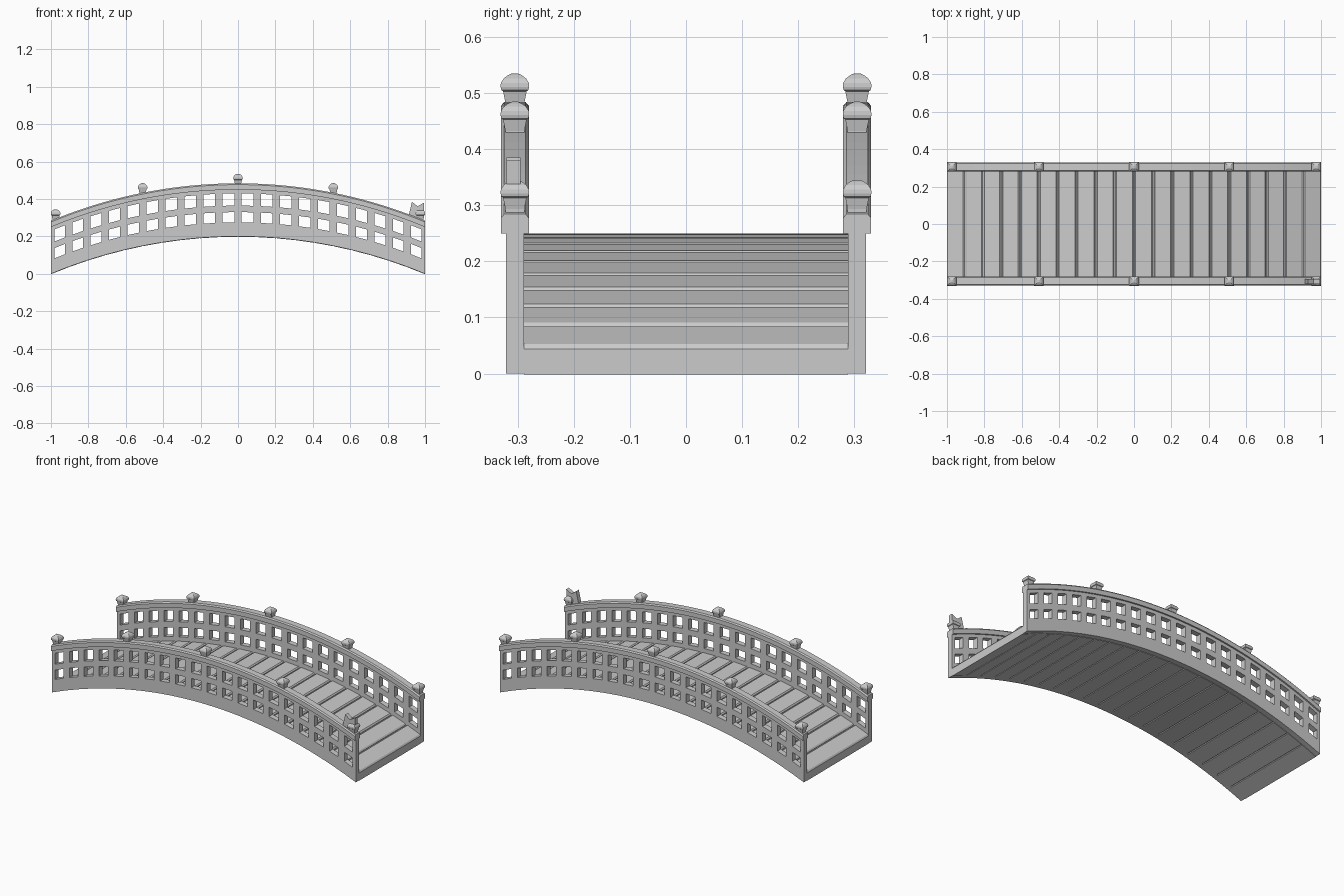
import bpy, bmesh, math

if "Cube" in bpy.data.objects:
    bpy.data.objects.remove(bpy.data.objects["Cube"])

R, CZ = 2.6, -2.4                    # arch circle radius and centre height
STEP = math.asin(1 / R) / 10         # angle of one bay (20 bays in all)


def px(k):
    return R * math.sin(STEP * k)


def arc(x):
    return math.sqrt(R * R - x * x) + CZ


def make(name, bm):
    bmesh.ops.recalc_face_normals(bm, faces=bm.faces)
    me = bpy.data.meshes.new(name)
    bm.to_mesh(me)
    bm.free()
    ob = bpy.data.objects.new(name, me)
    bpy.context.collection.objects.link(ob)
    return ob


def loft(bm, rings):
    vs = [[bm.verts.new(p) for p in r] for r in rings]
    n = len(vs[0])
    for a, b in zip(vs, vs[1:]):
        for i in range(n):
            bm.faces.new((a[i], a[(i + 1) % n], b[(i + 1) % n], b[i]))
    bm.faces.new(vs[0])
    bm.faces.new(vs[-1])


def sweep(bm, profile, xs):
    # profile points are (y, height above the arch)
    loft(bm, [[(x, y, arc(x) + h) for y, h in profile] for x in xs])


# lattice side walls: grid with the window cells left out, then thickened
HALF = 0.02
xs = [-1.0]
for k in range(-10, 11):
    if k > -10:
        xs.append(px(k) - HALF)
    if k < 10:
        xs.append(px(k) + HALF)
xs.append(1.0)
rows = [0, 0.075, 0.13, 0.165, 0.23, 0.256]
for side, name in ((-1, "front_lattice_wall"), (1, "back_lattice_wall")):
    bm = bmesh.new()
    g = [[bm.verts.new((x, side * 0.305, arc(x) + h)) for h in rows] for x in xs]
    for i in range(len(xs) - 1):
        for j in range(len(rows) - 1):
            if i % 2 == 1 and j in (1, 3):
                continue
            bm.faces.new((g[i][j], g[i + 1][j], g[i + 1][j + 1], g[i][j + 1]))
    ob = make(name, bm)
    m = ob.modifiers.new("thickness", "SOLIDIFY")
    m.thickness = 0.032
    m.offset = 0

# handrails
fine = [px(k / 2) for k in range(-20, 21)]
for side, name in ((-1, "front_handrail"), (1, "back_handrail")):
    bm = bmesh.new()
    prof = [(-.025, .25), (.025, .25), (.025, .277), (.019, .284), (-.019, .284), (-.025, .277)]
    sweep(bm, [(side * 0.305 + y, h) for y, h in prof], fine)
    make(name, bm)

# solid deck core seen at the bottom of the plank gaps
bm = bmesh.new()
sweep(bm, [(-.289, .004), (.289, .004), (.289, .04), (-.289, .04)],
      [px(k) * 0.997 for k in range(-10, 11)])
make("deck_core", bm)

# deck planks with chamfered upper edges
bm = bmesh.new()
for k in range(-10, 10):
    a = px(k) + (0.003 if k > -10 else 0)
    b = px(k + 1) - (0.003 if k < 9 else 0)
    w, t, c = 0.2885, 0.05, 0.006
    rings = []
    for y in (-w, w):
        rings.append([(x, y, arc(x) + h) for x, h in
                      ((a, -.002), (b, -.002), (b, t - c), (b - c, t), (a + c, t), (a, t - c))])
    loft(bm, rings)
make("deck_planks", bm)

# post caps: tapered square neck with a domed square top
CAP = [(.275, .017), (.283, .017), (.303, .021), (.305, .024), (.311, .0255),
       (.318, .025), (.326, .020), (.332, .012), (.335, .005)]
for side, name in ((-1, "front_post_caps"), (1, "back_post_caps")):
    bm = bmesh.new()
    for x0 in (-0.975, px(-5), 0, px(5), 0.975):
        z0 = arc(x0)
        loft(bm, [[(x0 + sx * r, side * 0.305 + sy * r, z0 + h)
                   for sx, sy in ((-1, -1), (1, -1), (1, 1), (-1, 1))] for h, r in CAP])
    make(name, bm)

# irregular splintered block on the front right post
bm = bmesh.new()
outline = [(.93, .27), (.99, .27), (.995, .38), (.96, .362), (.93, .385), (.912, .31)]
loft(bm, [[(x, y, z) for x, z in outline] for y in (-.32, -.295)])
make("splintered_block", bm)
